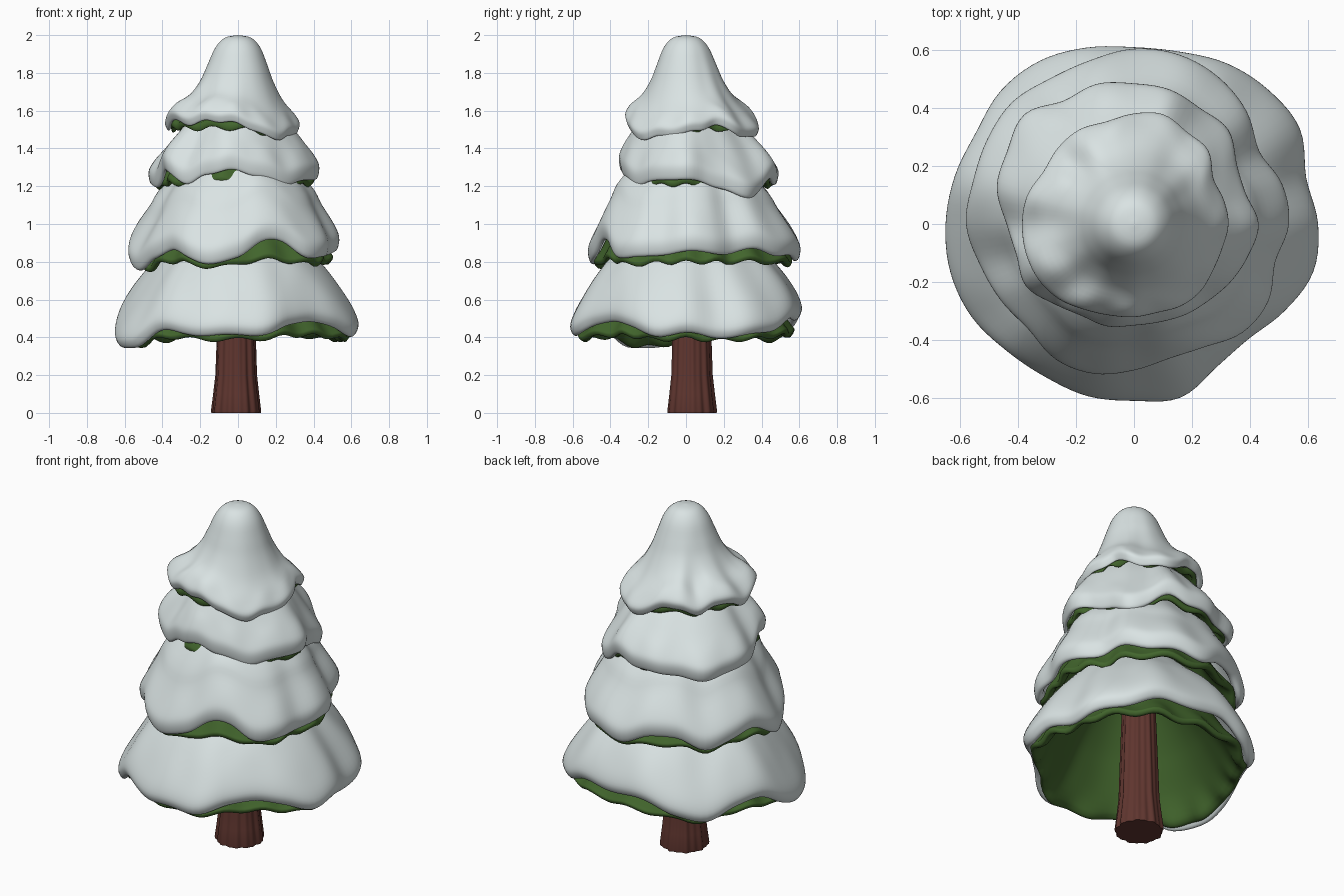
import bpy, bmesh, math

if "Cube" in bpy.data.objects:
    bpy.data.objects.remove(bpy.data.objects["Cube"])

SEG = 120


def material(name, rgb):
    m = bpy.data.materials.new(name)
    m.diffuse_color = (*rgb, 1)
    m.use_nodes = True
    m.node_tree.nodes["Principled BSDF"].inputs["Base Color"].default_value = m.diffuse_color
    return m


SNOW = material("snow_white", (0.70, 0.77, 0.77))
GREEN = material("needle_green", (0.055, 0.132, 0.026))
BARK = material("bark_brown", (0.115, 0.036, 0.028))


def catmull(a, b, c, d, t):
    return 0.5 * (2 * b + (c - a) * t + (2 * a - 5 * b + 4 * c - d) * t * t
                  + (3 * b - a - 3 * c + d) * t ** 3)


def around(vals, ang):
    """Smooth periodic value from samples spaced evenly round the tree."""
    n = len(vals)
    u = (ang / math.tau) % 1 * n
    i = int(u)
    return catmull(vals[i - 1], vals[i % n], vals[(i + 1) % n], vals[(i + 2) % n], u - i)


def smooth_path(pts, sub=4):
    out = []
    for i in range(len(pts) - 1):
        q = [pts[max(i - 1, 0)], pts[i], pts[i + 1], pts[min(i + 2, len(pts) - 1)]]
        for k in range(sub):
            out.append(tuple(catmull(q[0][c], q[1][c], q[2][c], q[3][c], k / sub) for c in (0, 1)))
    out.append(pts[-1])
    return [(max(f, 0), h) for f, h in out]


def ramp(x, lo, hi):
    t = min(max((x - lo) / (hi - lo), 0), 1)
    return t * t * (3 - 2 * t)


def lathe(name, path, place, mat):
    """Sweep a profile round z; place(f, h, angle) gives radius and height."""
    bm = bmesh.new()
    rings = []
    for f, h in path:
        ring = []
        for s in range(SEG):
            a = math.tau * s / SEG
            r, z = place(f, h, a)
            ring.append(bm.verts.new((r * math.cos(a), r * math.sin(a), z)))
        rings.append(ring)
    for p, q in zip(rings, rings[1:]):
        for s in range(SEG):
            t = (s + 1) % SEG
            bm.faces.new((p[s], q[s], q[t], p[t]))
    bmesh.ops.remove_doubles(bm, verts=bm.verts, dist=1e-5)
    bmesh.ops.recalc_face_normals(bm, faces=bm.faces)
    for f in bm.faces:
        f.smooth = True
    me = bpy.data.meshes.new(name)
    bm.to_mesh(me)
    bm.free()
    me.materials.append(mat)
    ob = bpy.data.objects.new(name, me)
    bpy.context.collection.objects.link(ob)
    return ob


def tier(name, radii, edges, outer, green_z, lobes):
    mean_r = sum(radii) / len(radii)
    mean_e = sum(edges) / len(edges)

    def radius(f, a):
        k = ramp(f, 0.2, 1)
        return f * (mean_r + (around(radii, a) - mean_r) * k)

    def snow_place(f, h, a):
        w = ramp(f, 0.4, 0.97)
        drip = 0.007 * math.sin(11 * a + 1) * ramp(f, 0.8, 0.95)
        return radius(f, a), mean_e + h + (around(edges, a) - mean_e) * w + drip

    def green_place(f, h, a):
        w = ramp(f, 0.76, 0.88)
        wave = math.cos(lobes * a + 1.5 * math.sin(2 * a)) * w
        d = around(edges, a) - mean_e
        base = green_z + h + d * (0.2 if d > 0 else 0.5) * w
        return radius(f, a) * (1 + 0.012 * wave), base + 0.011 * wave

    # snow cap with a rolled rim
    rim = [(0.985, 0.015), (0.95, 0), (0.915, 0.02), (0.90, 0.06)]
    lathe(name + "_snow", smooth_path(outer + rim), snow_place, SNOW)

    # hollow needle skirt showing under the snow
    skirt = [(f * 0.88, h - 0.05) for f, h in outer[:-1]]
    skirt += [(0.905, 0.03), (0.93, 0.008), (0.91, -0.012), (0.87, -0.004), (0.82, 0.03)]
    skirt += [(f * 0.8, h - 0.085) for f, h in reversed(outer) if f < 0.9]
    lathe(name + "_needles", smooth_path(skirt), green_place, GREEN)


# tiers: outline radius and snow edge height every 15 degrees from +x towards +y
tier("bottom_tier",
     [.635, .615, .66, .655, .64, .615, .61, .63, .65, .65, .63, .64,
      .65, .655, .645, .62, .61, .615, .61, .62, .57, .56, .60, .64],
     [.42, .40, .41, .43, .49, .49, .50, .49, .44, .39, .46, .47,
      .40, .34, .35, .43, .42, .41, .41, .42, .46, .49, .45, .41],
     [(0, .68), (.3, .62), (.65, .40), (.82, .27), (.95, .14), (1, .06)], .41, 16)
tier("lower_middle_tier",
     [.535, .53, .50, .55, .585, .605, .605, .585, .58, .595, .585, .575,
      .58, .55, .53, .515, .54, .535, .505, .48, .49, .53, .535, .505],
     [.85, .85, .84, .87, .83, .83, .81, .86, .87, .79, .84, .86,
      .80, .75, .82, .86, .82, .79, .82, .91, .90, .83, .82, .84],
     [(0, .64), (.3, .59), (.7, .37), (.83, .25), (.96, .13), (1, .07)], .805, 15)
tier("upper_middle_tier",
     [.43, .40, .41, .46, .46, .48, .485, .50, .49, .535, .505, .49,
      .44, .42, .43, .39, .365, .365, .35, .35, .36, .37, .39, .41],
     [1.23, 1.22, 1.18, 1.14, 1.17, 1.24, 1.21, 1.20, 1.20, 1.17, 1.20, 1.20,
      1.20, 1.27, 1.27, 1.21, 1.26, 1.28, 1.28, 1.26, 1.23, 1.21, 1.22, 1.24],
     [(0, .47), (.3, .43), (.62, .31), (.82, .20), (.95, .12), (1, .07)], 1.215, 14)
tier("top_tier",
     [.325, .32, .315, .36, .365, .39, .38, .365, .375, .37, .36, .38,
      .385, .385, .38, .365, .34, .325, .32, .315, .325, .325, .315, .315],
     [1.48, 1.50, 1.52, 1.49, 1.46, 1.46, 1.49, 1.53, 1.54, 1.49, 1.54, 1.53,
      1.50, 1.53, 1.55, 1.52, 1.55, 1.54, 1.53, 1.50, 1.46, 1.45, 1.46, 1.47],
     [(0, .496), (.2, .482), (.34, .43), (.45, .34), (.55, .255), (.7, .17), (.9, .1), (1, .05)],
     1.51, 13)


# trunk with grooved bark and a flared foot
def trunk_place(f, h, a):
    bark = 0.03 * math.sin(9 * a + 2 * h) + 0.025 * math.sin(17 * a + 1)
    return f * (1 + bark), h


trunk = lathe("trunk", [(0, 0), (.126, 0), (.128, .01), (.117, .1), (.106, .2), (.099, .42),
                        (.085, .85), (0, .9)], trunk_place, BARK)
trunk.location = (-0.01, 0.03, 0)
bpy.context.view_layer.objects.active = trunk
trunk.select_set(True)
bpy.ops.object.shade_smooth_by_angle(angle=math.radians(40))
